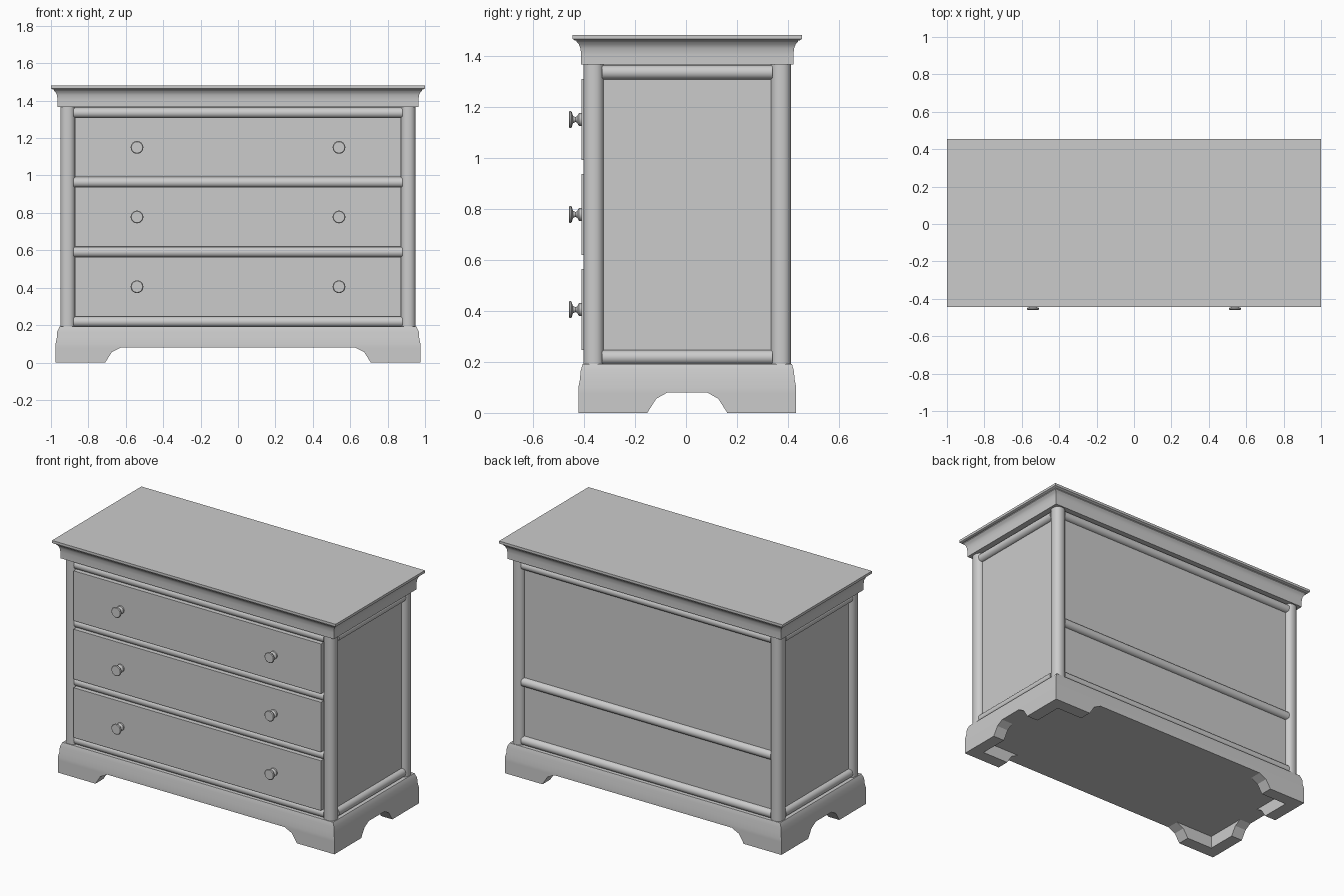
import bpy, bmesh, math
from mathutils import Matrix, Vector

if "Cube" in bpy.data.objects:
    bpy.data.objects.remove(bpy.data.objects["Cube"], do_unlink=True)

CY = 0.005                      # centre of the carcass in depth
HX, HY = 0.95, 0.407            # half width and half depth of the carcass
POST_LOW, POST_TOP = 0.18, 1.37
POST_W, FOOT_T = 0.08, 0.08

grey = bpy.data.materials.new("painted_grey")
grey.use_nodes = True
grey.diffuse_color = (0.6, 0.6, 0.6, 1)
grey.node_tree.nodes["Principled BSDF"].inputs["Base Color"].default_value = (0.6, 0.6, 0.6, 1)


def finish(name, bm, smooth=False):
    bmesh.ops.recalc_face_normals(bm, faces=bm.faces)
    mesh = bpy.data.meshes.new(name)
    bm.to_mesh(mesh)
    bm.free()
    mesh.materials.append(grey)
    obj = bpy.data.objects.new(name, mesh)
    bpy.context.collection.objects.link(obj)
    if smooth:
        bpy.ops.object.select_all(action='DESELECT')
        obj.select_set(True)
        bpy.context.view_layer.objects.active = obj
        bpy.ops.object.shade_smooth_by_angle(angle=math.radians(35))
    return obj


def box(name, low, high):
    bm = bmesh.new()
    low, high = Vector(low), Vector(high)
    bmesh.ops.create_cube(bm, size=1, matrix=Matrix.Translation((low + high) / 2)
                          @ Matrix.Diagonal((high - low).to_4d()))
    return finish(name, bm)


def tiers(name, rings):
    """Stack of rectangles (half width, half depth, height) joined into a moulding."""
    bm = bmesh.new()
    loops = [[bm.verts.new((sx * hx, CY + sy * hy, z))
              for sx, sy in ((-1, -1), (1, -1), (1, 1), (-1, 1))] for hx, hy, z in rings]
    for a, b in zip(loops, loops[1:]):
        for i in range(4):
            j = (i + 1) % 4
            bm.faces.new((a[i], a[j], b[j], b[i]))
    bm.faces.new(loops[0])
    bm.faces.new(loops[-1])
    return finish(name, bm, True)


def rod(name, start, end, radius):
    start, end = Vector(start), Vector(end)
    axis = end - start
    bm = bmesh.new()
    turn = axis.to_track_quat('Z', 'Y').to_matrix().to_4x4()
    bmesh.ops.create_cone(bm, cap_ends=True, segments=24, radius1=radius, radius2=radius,
                          depth=axis.length,
                          matrix=Matrix.Translation((start + end) / 2) @ turn)
    return finish(name, bm, True)


def prism(name, outline, shift):
    bm = bmesh.new()
    face = bm.faces.new([bm.verts.new(p) for p in outline])
    made = bmesh.ops.extrude_face_region(bm, geom=[face])
    bmesh.ops.translate(bm, vec=shift,
                        verts=[v for v in made["geom"] if isinstance(v, bmesh.types.BMVert)])
    return finish(name, bm)


# Carcass, recessed behind posts and rails
box("carcass", (-HX + 0.03, CY - HY + 0.03, 0.15), (HX - 0.03, CY + HY - 0.03, 1.40))

# Top slab with its cornice, and the plinth
tiers("cornice", [(0.965, 0.416, 1.365), (0.965, 0.416, 1.405), (0.968, 0.419, 1.43),
                  (0.975, 0.425, 1.445), (0.985, 0.434, 1.455), (0.985, 0.434, 1.465)])
tiers("top_slab", [(0.99, 0.44, 1.46), (1.0, 0.45, 1.466), (1.0, 0.45, 1.482)])
tiers("plinth", [(0.975, 0.427, 0.08), (0.975, 0.427, 0.10), (0.969, 0.421, 0.13),
                 (0.967, 0.418, 0.165), (0.954, 0.41, 0.192)])

# Corner posts with rounded edges, and bracket feet
for sx, side in ((-1, "right"), (1, "left")):
    for sy, end in ((-1, "front"), (1, "back")):
        x, y = sx * (HX - POST_W / 2), CY + sy * (HY - POST_W / 2)
        post = box(f"{end}_{side}_post", (x - POST_W / 2, y - POST_W / 2, POST_LOW),
                   (x + POST_W / 2, y + POST_W / 2, POST_TOP))
        bm = bmesh.new()
        bm.from_mesh(post.data)
        upright = [e for e in bm.edges
                   if abs(e.verts[0].co.z - e.verts[1].co.z) > 0.5]
        bmesh.ops.bevel(bm, geom=upright, offset=0.036, segments=6, profile=0.5,
                        affect='EDGES')
        bm.to_mesh(post.data)
        bm.free()
        bpy.ops.object.select_all(action='DESELECT')
        post.select_set(True)
        bpy.context.view_layer.objects.active = post
        bpy.ops.object.shade_smooth_by_angle(angle=math.radians(35))

        outer_x, outer_y = 0.975, 0.427
        wide = [(outer_x, 0), (0.71, 0), (0.675, 0.055), (0.625, 0.08), (outer_x, 0.08)]
        prism(f"{end}_{side}_foot_wide",
              [(sx * u, CY + sy * outer_y, z) for u, z in wide], (0, -sy * FOOT_T, 0))
        inner = outer_y - FOOT_T
        deep = [(inner, 0), (0.157, 0), (0.122, 0.055), (0.078, 0.08), (inner, 0.08)]
        prism(f"{end}_{side}_foot_deep",
              [(sx * outer_x, CY + sy * u, z) for u, z in deep], (-sx * FOOT_T, 0, 0))

# Half-round rails set between the posts
R = 0.028
RX, RY = HX - 0.004 - R, HY - 0.004 - R
LOW, LOWER, UPPER, HIGH = 0.218, 0.59, 0.963, 1.335
for z in (LOW, LOWER, UPPER, HIGH):
    rod("front_rail", (-0.88, CY - RY, z), (0.88, CY - RY, z), R)
for z in (LOW, LOWER, HIGH):
    rod("back_rail", (-0.88, CY + RY, z), (0.88, CY + RY, z), R)
for sx in (-1, 1):
    for z in (LOW, HIGH):
        rod("side_rail", (sx * RX, CY - 0.335, z), (sx * RX, CY + 0.335, z), R)

# Drawer fronts, each with two turned knobs
KNOB = [(0, -0.459), (0.03, -0.459), (0.034, -0.455), (0.032, -0.449), (0.014, -0.443),
        (0.010, -0.434), (0.012, -0.427), (0.025, -0.42), (0.025, -0.405)]
for z in (0.405, 0.778, 1.15):
    box("drawer_front", (-0.872, -0.410, z - 0.159), (0.872, -0.36, z + 0.159))
    for x in (-0.54, 0.54):
        bm = bmesh.new()
        points = [bm.verts.new((x + r, y, z)) for r, y in KNOB]
        chain = [bm.edges.new(pair) for pair in zip(points, points[1:])]
        bmesh.ops.spin(bm, geom=points + chain, cent=(x, 0, z), axis=(0, 1, 0),
                       angle=math.tau, steps=24)
        bmesh.ops.remove_doubles(bm, verts=bm.verts, dist=0.0001)
        finish("knob", bm, True)
